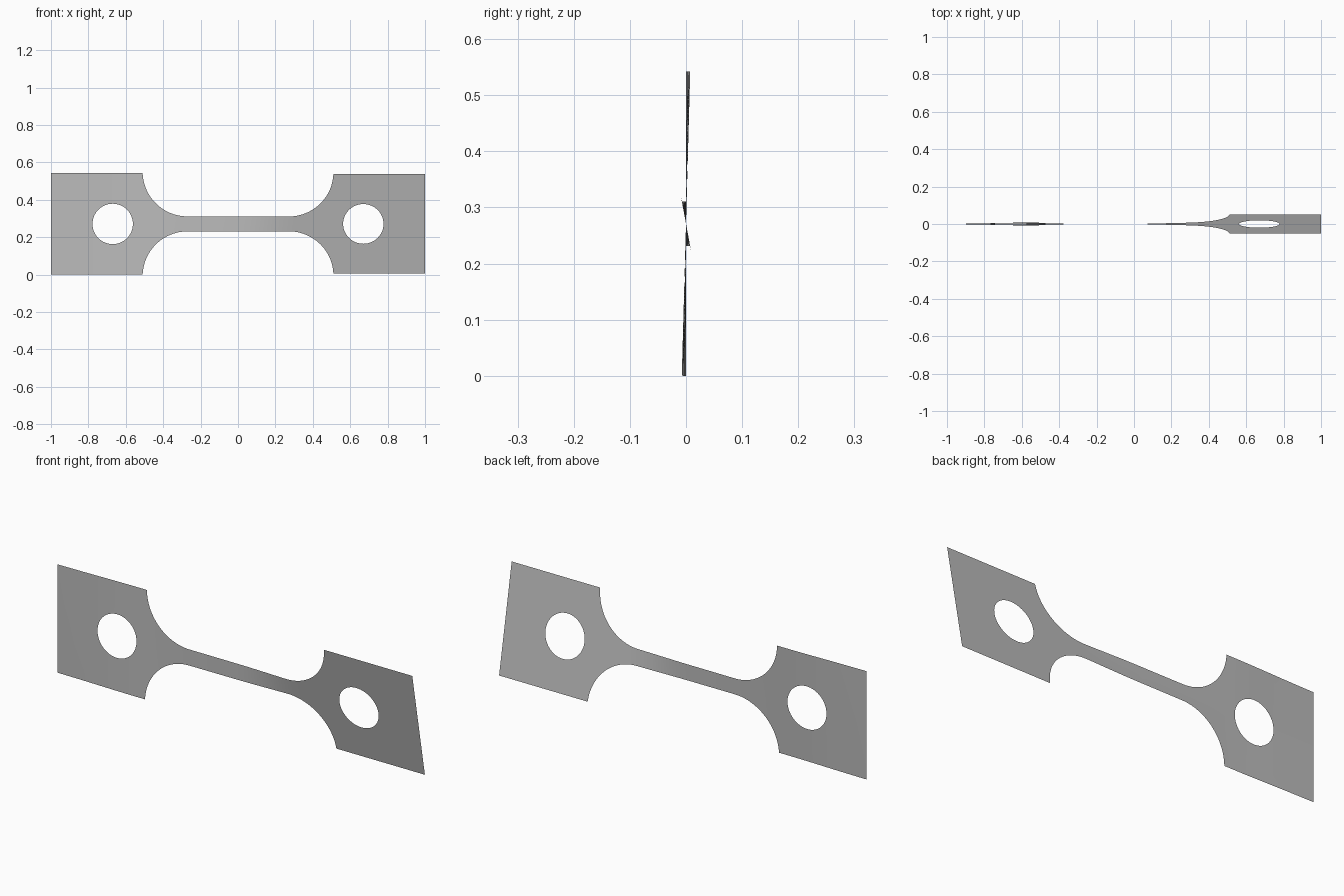
import bpy, bmesh
from math import sin, cos, sqrt, radians, pi

cube = bpy.data.objects.get("Cube")
if cube:
    bpy.data.objects.remove(cube)

HALF_H, NECK = 0.271, 0.04            # half heights of the grip ends and neck
FILLET_X, FILLET_Z, FILLET_R = 0.27, 0.28, 0.24
HOLE_X, HOLE_R = 0.67, 0.108

# Twist angle along the strip, in degrees
TWIST = [(-1, 0), (-0.55, -1.6), (-0.03, 0), (0.35, 10.6), (1, 10.6)]


def twist(x):
    for (x0, a0), (x1, a1) in zip(TWIST, TWIST[1:]):
        if x <= x1:
            t = (x - x0) / (x1 - x0)
            return radians(a0 + (a1 - a0) * t * t * (3 - 2 * t))
    return radians(TWIST[-1][1])


def outer(x):
    d = abs(x) - FILLET_X
    if d <= 0:
        return NECK
    if d >= FILLET_R:
        return HALF_H
    return min(HALF_H, FILLET_Z - sqrt(FILLET_R ** 2 - d * d))


def inner(x):
    return sqrt(max(0, HOLE_R ** 2 - (abs(x) - HOLE_X) ** 2))


# Columns along one half, closely spaced around the fillet and the hole
columns = [FILLET_X * i / 10 for i in range(10)]
columns += [FILLET_X + FILLET_R * sin(pi / 2 * i / 24) for i in range(25)]
columns += [HOLE_X - HOLE_R * cos(pi * i / 32) for i in range(33)]
columns += [0.85, 1]
columns = sorted({round(s * x, 5) for x in columns for s in (-1, 1)})

# Twisted sheet: an upper and a lower band that part around each hole
bm = bmesh.new()


def point(x, z):
    a = twist(x)
    return bm.verts.new((x, -z * sin(a), HALF_H + z * cos(a)))


for side in (1, -1):
    rows = [(point(x, side * inner(x)), point(x, side * outer(x))) for x in columns]
    for (a, b), (c, d) in zip(rows, rows[1:]):
        bm.faces.new((a, c, d, b) if side > 0 else (b, d, c, a))
bmesh.ops.remove_doubles(bm, verts=bm.verts, dist=0.0002)

mesh = bpy.data.meshes.new("twisted_strip")
bm.to_mesh(mesh)
bm.free()
strip = bpy.data.objects.new("twisted_strip", mesh)
bpy.context.collection.objects.link(strip)

# Plain grey metal
grey = bpy.data.materials.new("grey_metal")
grey.use_nodes = True
colour = (0.5, 0.5, 0.5, 1)
grey.diffuse_color = colour
grey.node_tree.nodes["Principled BSDF"].inputs["Base Color"].default_value = colour
mesh.materials.append(grey)

bpy.context.view_layer.objects.active = strip
strip.select_set(True)
bpy.ops.object.shade_smooth_by_angle()
